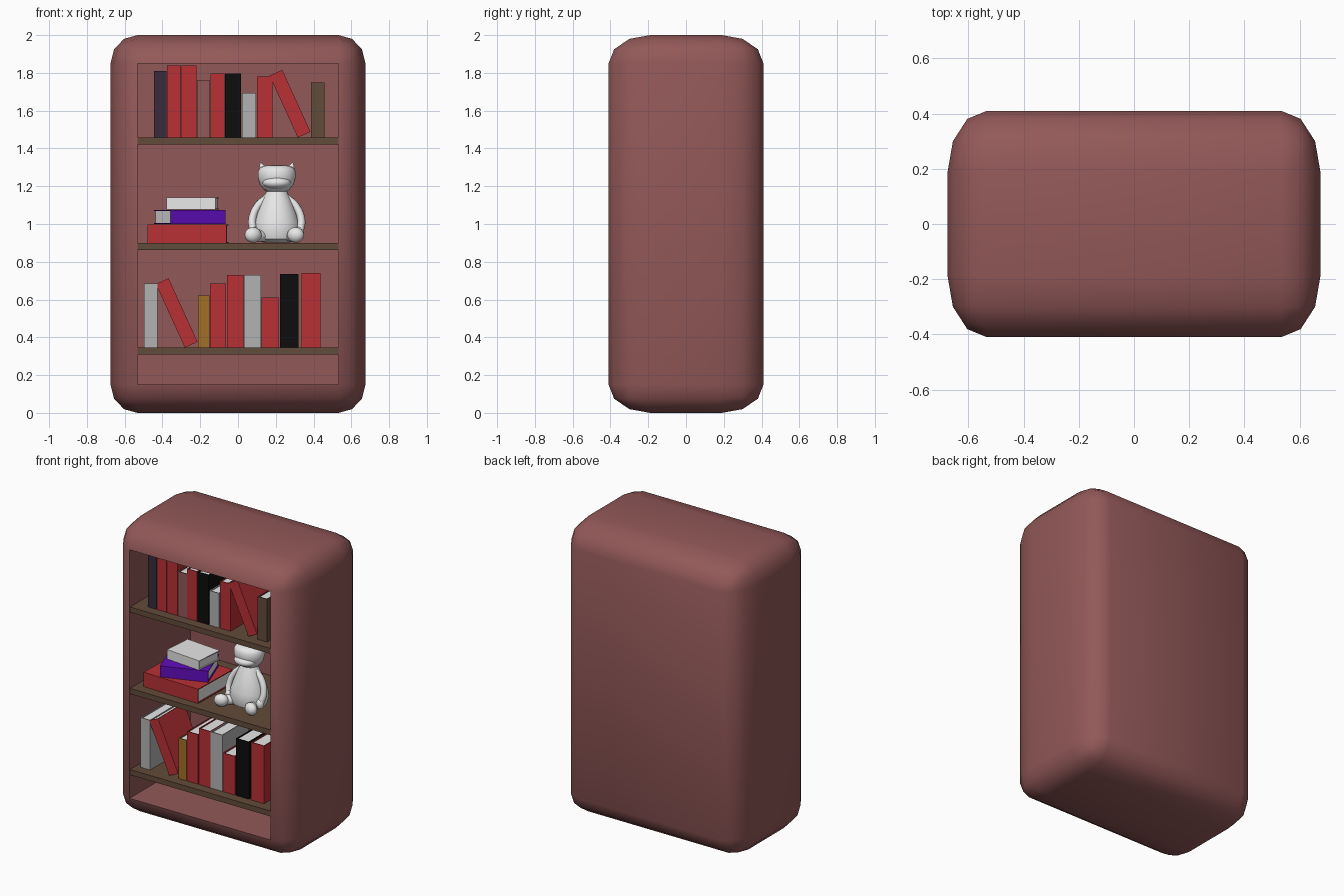
import bpy, bmesh
from math import radians, sin, cos, pi
from mathutils import Matrix, Vector

if "Cube" in bpy.data.objects:
    bpy.data.objects.remove(bpy.data.objects["Cube"])


def material(name, r, g, b):
    m = bpy.data.materials.new(name)
    m.use_nodes = True
    m.diffuse_color = (r, g, b, 1)
    bsdf = m.node_tree.nodes["Principled BSDF"]
    bsdf.inputs["Base Color"].default_value = (r, g, b, 1)
    bsdf.inputs["Roughness"].default_value = 0.7
    return m


ROSE = material("rose paint", 0.29, 0.098, 0.098)
WOOD = material("brown wood", 0.12, 0.07, 0.042)
RED = material("red cover", 0.48, 0.03, 0.035)
PLUM = material("dark plum cover", 0.038, 0.024, 0.045)
BLACK = material("black cover", 0.004, 0.004, 0.004)
GREY = material("grey cover", 0.45, 0.45, 0.45)
PURPLE = material("purple cover", 0.12, 0.004, 0.5)
OCHRE = material("ochre cover", 0.36, 0.16, 0.018)
WHITE = material("white", 0.8, 0.8, 0.8)


def add_object(name, bm, mats, smooth=None):
    mesh = bpy.data.meshes.new(name)
    bmesh.ops.recalc_face_normals(bm, faces=bm.faces)
    bm.to_mesh(mesh)
    bm.free()
    for m in mats:
        mesh.materials.append(m)
    ob = bpy.data.objects.new(name, mesh)
    bpy.context.collection.objects.link(ob)
    if smooth:
        bpy.ops.object.select_all(action="DESELECT")
        ob.select_set(True)
        bpy.context.view_layer.objects.active = ob
        bpy.ops.object.shade_smooth_by_angle(angle=radians(smooth))
    return ob


def add_box(bm, lo, hi, mat=0):
    lo, hi = Vector(lo), Vector(hi)
    mx = Matrix.Translation((lo + hi) / 2) @ Matrix.Diagonal((*(hi - lo), 1))
    verts = bmesh.ops.create_cube(bm, size=1, matrix=mx)["verts"]
    for f in {f for v in verts for f in v.link_faces}:
        f.material_index = mat


# Case: rounded block with its flat front face pushed inwards
HALF = Vector((0.675, 0.41, 1.0))
ROUND = Vector((0.142, 0.22, 0.15))
DEPTH = 0.66
bm = bmesh.new()
bmesh.ops.create_cube(bm, size=2)
bmesh.ops.scale(bm, vec=[h / r for h, r in zip(HALF, ROUND)], verts=bm.verts)
bmesh.ops.bevel(bm, geom=bm.edges[:], offset=1, segments=3, profile=0.5, affect="EDGES")
bmesh.ops.scale(bm, vec=ROUND, verts=bm.verts)
bmesh.ops.translate(bm, vec=(0, 0, HALF.z), verts=bm.verts)
front = min(bm.faces, key=lambda f: f.calc_center_median().y)
pushed = bmesh.ops.extrude_discrete_faces(bm, faces=[front])["faces"][0]
bmesh.ops.translate(bm, vec=(0, DEPTH, 0), verts=pushed.verts)
add_object("case", bm, [ROSE], 40)

# Shelves
for name, top in (("lower", 0.345), ("middle", 0.9), ("upper", 1.457)):
    bm = bmesh.new()
    add_box(bm, (-0.533, -0.405, top - 0.037), (0.533, DEPTH - 0.41, top))
    add_object(name + "_shelf", bm, [WOOD])


# Books: spine and two boards round an inset page block, spine towards the front
def book(name, cover, thick, height, place, depth=0.28):
    bm = bmesh.new()
    t, d, b, gap = thick / 2, depth / 2, 0.006, 0.007
    add_box(bm, (-t, -d, 0), (t, -d + b, height))
    for s in (-1, 1):
        x0, x1 = sorted((s * t, s * (t - b)))
        add_box(bm, (x0, -d + b, 0), (x1, d, height))
    add_box(bm, (b - t, b - d, gap), (t - b, d - gap, height - gap), 1)
    bm.transform(place)
    add_object(name, bm, [cover, WHITE])


BOOK_Y = -0.2


def upright(name, cover, left, right, bottom, top):
    place = Matrix.Translation(((left + right) / 2, BOOK_Y, bottom))
    book(name, cover, right - left - 0.003, top - bottom, place)


def leaning(name, cover, x, z, height):
    place = Matrix.Translation((x, BOOK_Y, z)) @ Matrix.Rotation(radians(-24.5), 4, "Y")
    book(name, cover, 0.074, height, place)


def lying(name, cover, x, y, z, size, turn):
    length, depth, thick = size
    place = (Matrix.Translation((x, y, z + thick / 2)) @ Matrix.Rotation(radians(turn), 4, "Z")
             @ Matrix.Rotation(pi / 2, 4, "Y") @ Matrix.Translation((0, 0, -length / 2)))
    book(name, cover, thick, length, place, depth)


upper_row = [
    (PLUM, -0.445, -0.378, 1.81), (RED, -0.378, -0.3, 1.838), (RED, -0.3, -0.218, 1.838),
    (ROSE, -0.218, -0.148, 1.76), (RED, -0.148, -0.07, 1.797), (BLACK, -0.07, 0.018, 1.797),
    (GREY, 0.02, 0.096, 1.693), (RED, 0.1, 0.184, 1.78), (WOOD, 0.386, 0.46, 1.75)]
lower_row = [
    (GREY, -0.5, -0.425, 0.685), (OCHRE, -0.213, -0.15, 0.622), (RED, -0.15, -0.062, 0.685),
    (RED, -0.06, 0.03, 0.73), (GREY, 0.03, 0.122, 0.73), (RED, 0.122, 0.215, 0.61),
    (BLACK, 0.222, 0.322, 0.736), (RED, 0.336, 0.437, 0.74)]
for row, base, books in (("upper", 1.457, upper_row), ("lower", 0.345, lower_row)):
    for i, (cover, left, right, top) in enumerate(books, 1):
        upright(f"{row}_book_{i}", cover, left, right, base, top)
leaning("upper_leaning_book", RED, 0.35, 1.473, 0.36)
leaning("lower_leaning_book", RED, -0.248, 0.361, 0.37)

lying("stack_bottom_book", RED, -0.265, -0.16, 0.9, (0.42, 0.36, 0.098), -1.5)
lying("stack_middle_book", PURPLE, -0.255, -0.16, 0.999, (0.31, 0.26, 0.076), 20)
lying("stack_top_book", WHITE, -0.24, -0.14, 1.076, (0.26, 0.2, 0.064), -5)


# Plush cat toy
TOY = Vector((0.205, -0.17, 0.9))


def lathe(name, profile, squash=1.0, steps=24):
    bm = bmesh.new()
    rings = [[bm.verts.new((r * cos(2 * pi * i / steps), squash * r * sin(2 * pi * i / steps), z))
              for i in range(steps)] for r, z in profile]
    for a, b in zip(rings, rings[1:]):
        for i in range(steps):
            j = (i + 1) % steps
            bm.faces.new((a[i], a[j], b[j], b[i]))
    bm.faces.new(rings[0])
    bm.faces.new(rings[-1])
    bmesh.ops.translate(bm, vec=TOY, verts=bm.verts)
    add_object(name, bm, [WHITE], 50)


def ball(name, at, size, turn=0):
    bm = bmesh.new()
    mx = (Matrix.Translation(TOY + Vector(at)) @ Matrix.Rotation(radians(turn), 4, "Z")
          @ Matrix.Diagonal((*size, 1)))
    bmesh.ops.create_uvsphere(bm, u_segments=20, v_segments=12, radius=1, matrix=mx)
    add_object(name, bm, [WHITE], 60)


def tube(name, points, radius):
    curve = bpy.data.curves.new(name, "CURVE")
    curve.dimensions = "3D"
    curve.bevel_depth, curve.bevel_resolution = radius, 3
    curve.use_fill_caps = True
    curve.materials.append(WHITE)
    spline = curve.splines.new("BEZIER")
    spline.bezier_points.add(len(points) - 1)
    for p, co in zip(spline.bezier_points, points):
        p.co = TOY + Vector(co)
        p.handle_left_type = p.handle_right_type = "AUTO"
    ob = bpy.data.objects.new(name, curve)
    bpy.context.collection.objects.link(ob)


lathe("toy_body", [(0.07, 0.002), (0.115, 0.02), (0.127, 0.06), (0.12, 0.11), (0.1, 0.17),
                   (0.08, 0.22), (0.06, 0.26), (0.045, 0.29)], 0.9)
lathe("toy_head", [(0.03, 0.265), (0.062, 0.275), (0.09, 0.31), (0.1, 0.345),
                   (0.1, 0.38), (0.085, 0.402), (0.05, 0.41), (0.01, 0.412)], 0.88)
ball("toy_muzzle", (0, -0.045, 0.318), (0.075, 0.06, 0.035))
for side, s in (("right", -1), ("left", 1)):
    # Ear
    bm = bmesh.new()
    mx = (Matrix.Translation(TOY + Vector((s * 0.077, 0, 0.398)))
          @ Matrix.Rotation(radians(s * 18), 4, "Y") @ Matrix.Diagonal((1, 0.6, 1, 1)))
    bmesh.ops.create_cone(bm, segments=14, radius1=0.033, radius2=0.003, depth=0.055,
                          cap_ends=True, matrix=mx)
    add_object(side + "_toy_ear", bm, [WHITE], 50)
    # Arm and paw
    tube(side + "_toy_arm", [(s * 0.05, 0, 0.24), (s * 0.1, -0.01, 0.195),
                             (s * 0.13, -0.03, 0.12), (s * 0.122, -0.05, 0.06)], 0.021)
    ball(side + "_toy_paw", (s * 0.118, -0.053, 0.052), (0.026, 0.026, 0.034))
    # Leg and foot
    reach = 0.125 if s < 0 else 0.1
    tube(side + "_toy_leg", [(s * 0.06, -0.05, 0.038), (s * reach, -0.11, 0.036)], 0.032)
    ball(side + "_toy_foot", (s * reach, -0.125, 0.042), (0.046, 0.035, 0.041), s * -20)
